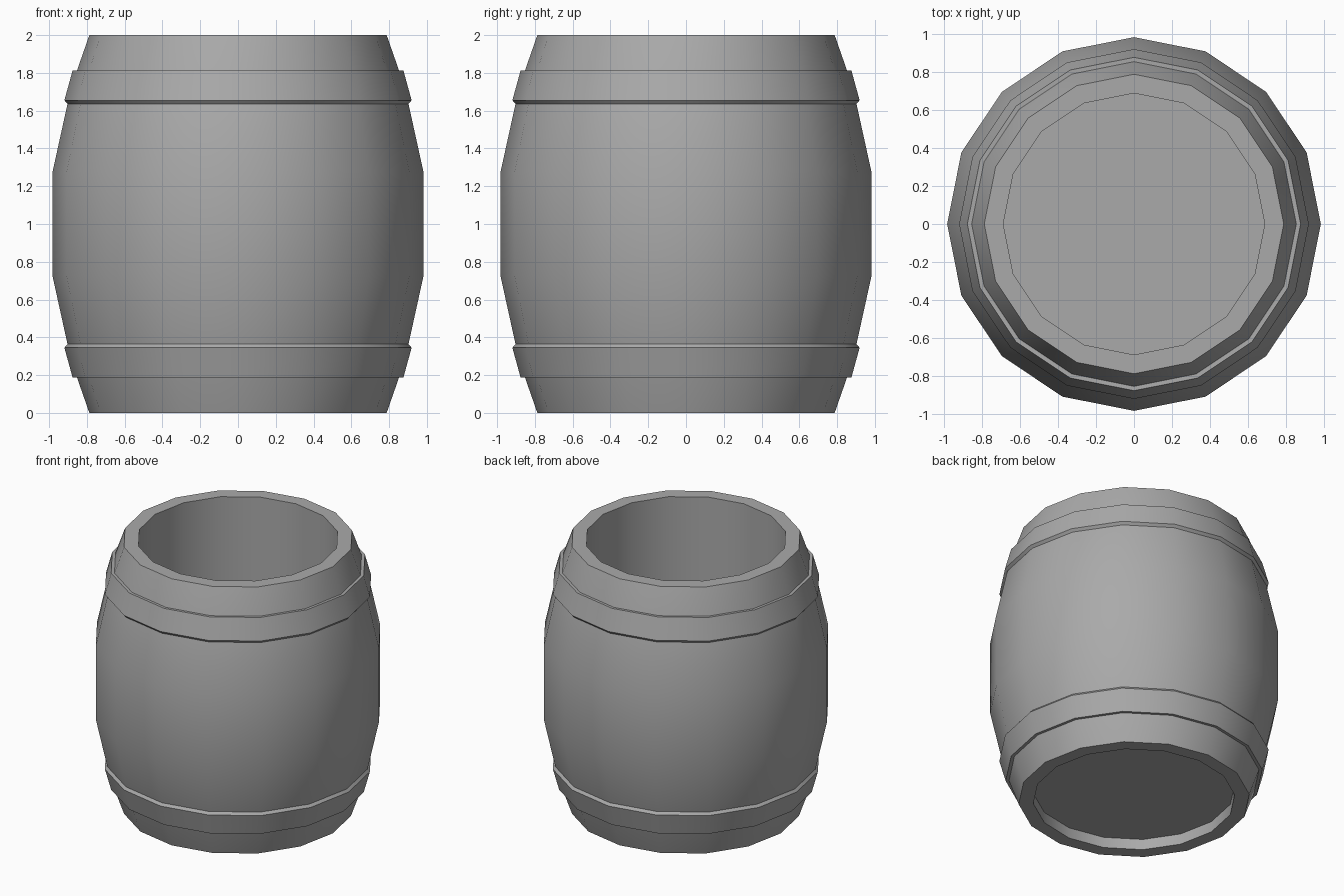
import bpy, math

cube = bpy.data.objects.get("Cube")
if cube:
    bpy.data.objects.remove(cube, do_unlink=True)

SIDES = 16

grey = bpy.data.materials.new("plain_grey")
grey.use_nodes = True
colour = (0.4, 0.4, 0.4, 1)
grey.diffuse_color = colour
grey.node_tree.nodes["Principled BSDF"].inputs["Base Color"].default_value = colour


def lathe(name, profile, closed=False):
    """Turn (radius, z) points around z; open profiles are capped at both ends."""
    verts = [(r * math.cos(math.tau * i / SIDES), r * math.sin(math.tau * i / SIDES), z)
             for r, z in profile for i in range(SIDES)]
    n = len(profile)
    faces = []
    for k in range(n if closed else n - 1):
        a, b = k * SIDES, (k + 1) % n * SIDES
        for i in range(SIDES):
            j = (i + 1) % SIDES
            faces.append((a + i, a + j, b + j, b + i))
    if not closed:
        faces.append(tuple(reversed(range(SIDES))))
        faces.append(tuple(range((n - 1) * SIDES, n * SIDES)))
    mesh = bpy.data.meshes.new(name)
    mesh.from_pydata(verts, [], faces)
    mesh.materials.append(grey)
    obj = bpy.data.objects.new(name, mesh)
    bpy.context.collection.objects.link(obj)
    bpy.ops.object.select_all(action="DESELECT")
    obj.select_set(True)
    bpy.context.view_layer.objects.active = obj
    bpy.ops.object.shade_smooth_by_angle(angle=math.radians(30))
    return obj


# Barrel: shallow recess underneath, bulging staves, rim, deep open inside
lower = [(0.787, 0), (0.883, 0.275), (0.982, 0.725)]
upper = [(r, 2 - z) for r, z in reversed(lower)]
lathe("barrel_body", [(0.687, 0.08), (0.687, 0)] + lower + upper
      + [(0.687, 2), (0.687, 0.15)])

# Hoops: the same sloped section, mirrored top to bottom
hoop = [(0.84, 0.19), (0.876, 0.188), (0.919, 0.345), (0.903, 0.364), (0.87, 0.33)]
lathe("lower_hoop", hoop, closed=True)
lathe("upper_hoop", [(r, 2 - z) for r, z in reversed(hoop)], closed=True)
